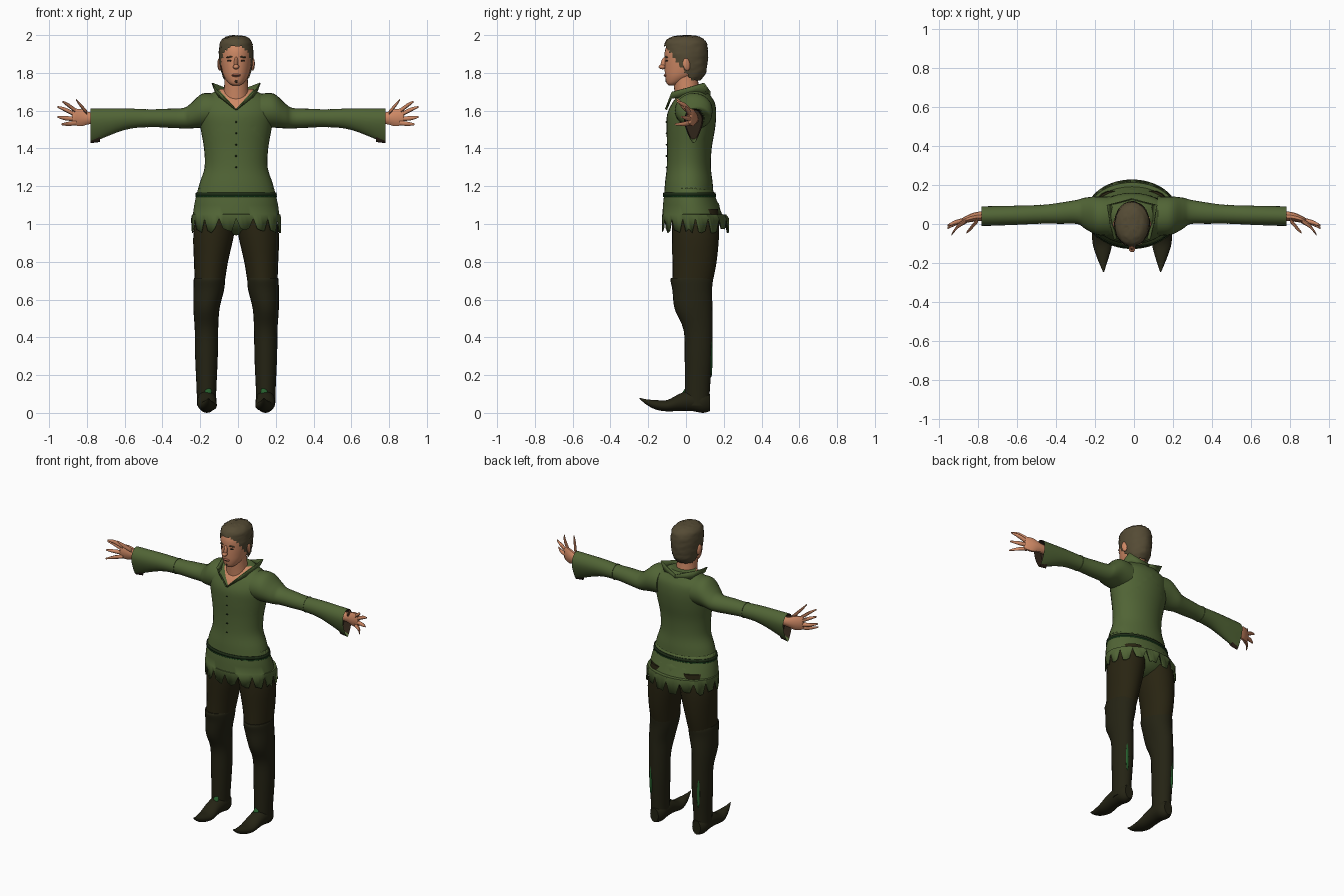
import bpy, bmesh, math, random
from mathutils import Matrix, Euler

if "Cube" in bpy.data.objects:
    bpy.data.objects.remove(bpy.data.objects["Cube"])

random.seed(4)
BX = -0.01  # body sits slightly left of the arm span's centre


def material(name, rgb):
    m = bpy.data.materials.new(name)
    m.diffuse_color = (*rgb, 1)
    m.use_nodes = True
    m.node_tree.nodes["Principled BSDF"].inputs["Base Color"].default_value = m.diffuse_color
    return m


GREEN = material("tunic green", (0.082, 0.128, 0.036))
BRIGHT = material("leaf green", (0.018, 0.11, 0.025))
DARK = material("belt dark green", (0.012, 0.025, 0.008))
LEG = material("legging brown", (0.022, 0.018, 0.006))
BOOT = material("boot brown", (0.018, 0.017, 0.007))
SKIN = material("skin", (0.62, 0.25, 0.13))
LIP = material("lip", (0.40, 0.13, 0.08))
HAIR = material("hair brown", (0.09, 0.07, 0.035))
INK = material("dark brown", (0.03, 0.018, 0.01))


def finish(name, bm, mats, mirror, dx, thick=0):
    bmesh.ops.recalc_face_normals(bm, faces=bm.faces)
    me = bpy.data.meshes.new(name)
    bm.to_mesh(me)
    bm.free()
    for m in mats:
        me.materials.append(m)
    ob = bpy.data.objects.new(name, me)
    bpy.context.collection.objects.link(ob)
    ob.location.x = dx
    if mirror:
        ob.modifiers.new("mirror", 'MIRROR').use_mirror_merge = False
    if thick:
        ob.modifiers.new("thickness", 'SOLIDIFY').thickness = thick
    return ob


def spline(rings, steps):
    """Catmull-Rom between rings."""
    out = []
    for i in range(len(rings) - 1):
        p = [rings[max(0, min(len(rings) - 1, i + k))] for k in (-1, 0, 1, 2)]
        for s in range(steps):
            t = s / steps
            out.append([b + 0.5 * t * (c - a + t * (2*a - 5*b + 4*c - d + t * (3*(b - c) + d - a)))
                        for a, b, c, d in zip(*p)])
    return out + [list(rings[-1])]


def loft(name, axis, rings, *mats, n=24, steps=4, caps=True, mirror=False, dx=BX, edit=None, thick=0):
    """Rings are (position on axis, centre a, centre b, radius a, radius b)."""
    bm = bmesh.new()
    loops = []
    for t, a, b, ra, rb in spline(rings, steps):
        loop = []
        for i in range(n):
            w = 2 * math.pi * i / n
            p, q = a + ra * math.cos(w), b + rb * math.sin(w)
            loop.append(bm.verts.new({'z': (p, q, t), 'x': (t, p, q), 'y': (p, t, q)}[axis]))
        loops.append(loop)
    for lo, hi in zip(loops, loops[1:]):
        for i in range(n):
            bm.faces.new((lo[i], lo[(i + 1) % n], hi[(i + 1) % n], hi[i]))
    if caps:
        bm.faces.new(loops[0])
        bm.faces.new(loops[-1])
    bmesh.ops.recalc_face_normals(bm, faces=bm.faces)
    if edit:
        edit(bm, loops)
    return finish(name, bm, mats, mirror, dx, thick)


def blob(name, loc, size, mat, rot=(0, 0, 0), mirror=False):
    bm = bmesh.new()
    bmesh.ops.create_uvsphere(bm, u_segments=12, v_segments=8, radius=1)
    m = Matrix.Translation(loc) @ Euler(rot).to_matrix().to_4x4() @ Matrix.Diagonal((*size, 1))
    bmesh.ops.transform(bm, matrix=m, verts=bm.verts)
    return finish(name, bm, [mat], mirror, BX)


# Tunic bodice with skin showing in a V neck
def v_neck(bm, loops):
    for s in (-1, 1):
        bmesh.ops.bisect_plane(bm, geom=bm.verts[:] + bm.edges[:] + bm.faces[:],
                               plane_co=(0, 0, 1.61), plane_no=(s, 0, -0.9))
    for f in bm.faces:
        c = f.calc_center_median()
        if c.y < 0.03 and abs(c.x) < (c.z - 1.61) * 0.9:
            f.material_index = 1


loft("bodice", 'z', [(1.165, 0, .015, .207, .13), (1.22, 0, .015, .192, .126), (1.3, 0, .015, .167, .117),
                     (1.4, 0, .018, .170, .118), (1.5, 0, .025, .187, .128), (1.58, 0, .03, .20, .13),
                     (1.64, 0, .04, .195, .113), (1.68, 0, .043, .15, .087), (1.715, 0, .045, .085, .06)],
     GREEN, SKIN, n=32, edit=v_neck)


# Skirt with a ragged hem
def ragged(bm, loops):
    for i, v in enumerate(loops[-1]):
        v.co.z = 1.03 if i % 4 == 0 else 0.965 + random.uniform(-.015, .015)
    for i, v in enumerate(loops[-2]):
        v.co.z = 1.05


loft("skirt", 'z', [(1.19, 0, .015, .2, .125), (1.1, 0, .025, .222, .147), (.96, 0, .05, .238, .178)],
     GREEN, n=64, steps=3, caps=False, edit=ragged, thick=.005)
loft("belt", 'z', [(1.15, 0, .018, .216, .141), (1.168, 0, .018, .213, .138)],
     DARK, n=40, steps=1, caps=False, thick=.006)
loft("belt_edge", 'z', [(1.144, 0, .018, .216, .141), (1.15, 0, .018, .215, .140)],
     BRIGHT, n=40, steps=1, caps=False, thick=.006)
blob("hips", (0, .05, 1.06), (.2, .135, .12), GREEN)
for i in range(6):
    blob("button", (0, -.1, 1.24 + i * .06), (.005, .008, .005), DARK)

# Pointed standing collar
bm = bmesh.new()
low = [(0, -.1, 1.605), (.075, -.075, 1.665), (.1, .01, 1.68), (.09, .10, 1.68), (0, .125, 1.67)]
top = [(.004, -.107, 1.612), (.09, -.075, 1.70), (.108, .0, 1.72), (.125, .095, 1.748), (0, .125, 1.70)]
lv, tv = [[bm.verts.new(p) for p in row] for row in (low, top)]
for i in range(4):
    bm.faces.new((lv[i], lv[i + 1], tv[i + 1], tv[i]))
finish("collar", bm, [GREEN], True, BX, .006)


# Sleeves with hanging open cuffs
def cuff(bm, loops):
    for v in bm.verts:
        if v.co.x > .5:
            k = (v.co.x - .5) / .28 * max(0, min(1, (1.57 - v.co.z) / .14))
            v.co.y = .04 + (v.co.y - .04) * (1 - .6 * k)
    end = max(bm.faces, key=lambda f: f.calc_center_median().x)
    end.material_index = 1
    bmesh.ops.inset_individual(bm, faces=[end], thickness=.006, depth=0)
    for v in end.verts:
        v.co.x -= .05


loft("sleeve", 'x', [(.12, .04, 1.60, .10, .09), (.19, .043, 1.6, .098, .09), (.25, .055, 1.572, .08, .066),
                     (.29, .062, 1.56, .062, .054), (.38, .055, 1.56, .054, .05), (.47, .05, 1.56, .048, .047),
                     (.6, .045, 1.555, .05, .057), (.78, .04, 1.52, .058, .092)],
     GREEN, INK, mirror=True, dx=0, edit=cuff)
loft("elbow_seam", 'x', [(.476, .05, 1.56, .051, .05), (.482, .05, 1.56, .051, .05)],
     GREEN, steps=1, mirror=True, dx=0)

# Hands
hand = dict(mirror=True, dx=0, n=10)
loft("palm", 'x', [(.7, .04, 1.555, .028, .028), (.78, .04, 1.56, .025, .032), (.83, .033, 1.563, .022, .047),
                   (.87, .02, 1.567, .016, .045), (.88, .018, 1.567, .008, .038)], SKIN, **hand)
for tag, base, mid, tip in (("thumb", (.80, .02, 1.59), (.835, -.02, 1.63), (.858, -.045, 1.66)),
                            ("index_finger", (.86, .018, 1.60), (.90, -.01, 1.63), (.93, -.045, 1.648)),
                            ("middle_finger", (.865, .02, 1.58), (.915, .008, 1.605), (.955, -.008, 1.62)),
                            ("ring_finger", (.865, .02, 1.557), (.915, .003, 1.56), (.955, -.022, 1.567)),
                            ("little_finger", (.855, .018, 1.535), (.90, -.01, 1.53), (.935, -.055, 1.528))):
    ring = [(p[0], p[1], p[2], r, r) for p, r in ((base, .013), (mid, .0115), (tip, .005))]
    loft(tag, 'x', ring, SKIN, **hand)

# Legs and curled-toe boots
loft("thigh", 'z', [(1.08, .10, .05, .10, .12), (.95, .118, .05, .108, .125), (.8, .133, .045, .09, .117),
                    (.68, .14, .033, .078, .105)], LEG, mirror=True)
loft("boot_shaft", 'z', [(.715, .142, .03, .08, .108), (.70, .142, .03, .083, .112), (.65, .145, .033, .081, .105),
                         (.55, .157, .04, .069, .1), (.44, .157, .064, .062, .077), (.3, .157, .066, .06, .073),
                         (.12, .157, .06, .052, .066), (.04, .157, .06, .05, .064)], BOOT, mirror=True)
loft("boot_foot", 'y', [(.127, .155, .055, .03, .045), (.09, .155, .06, .05, .06), (.03, .155, .065, .051, .055),
                        (-.03, .155, .057, .05, .046), (-.1, .152, .038, .05, .03), (-.16, .15, .043, .034, .025),
                        (-.21, .148, .058, .016, .014), (-.245, .146, .077, .003, .003)], BOOT, mirror=True)
blob("ankle_patch", (.148, -.008, .11), (.018, .008, .03), BRIGHT, (-.5, 0, 0), True)
blob("calf_patch", (.175, .134, .29), (.01, .006, .10), BRIGHT, (0, 0, 0), True)

# Neck, head and ears
loft("neck", 'z', [(1.62, 0, .02, .075, .075), (1.70, 0, .005, .065, .066), (1.80, 0, -.005, .06, .066)], SKIN)
loft("head", 'z', [(1.732, 0, -.068, .015, .02), (1.745, 0, -.062, .038, .04), (1.78, 0, -.03, .064, .08),
                   (1.82, 0, -.01, .077, .103), (1.87, 0, -.006, .084, .107), (1.92, 0, -.004, .085, .107),
                   (1.96, 0, 0, .074, .093), (1.985, 0, 0, .045, .06)], SKIN)
blob("ear", (.088, .003, 1.845), (.01, .02, .034), SKIN, (.15, 0, .3), True)
blob("nose_bridge", (0, -.117, 1.852), (.011, .016, .035), SKIN, (-.25, 0, 0))
blob("nose_tip", (0, -.126, 1.832), (.017, .019, .013), SKIN)
blob("lips", (0, -.108, 1.787), (.024, .01, .008), LIP)
blob("mouth_line", (0, -.115, 1.787), (.02, .004, .002), INK)
blob("chin_beard", (0, -.1, 1.757), (.009, .008, .011), INK)
blob("eye", (.035, -.102, 1.864), (.013, .005, .005), INK, (0, 0, .3), True)
blob("eyebrow", (.036, -.103, 1.884), (.019, .006, .004), HAIR, (0, .1, .3), True)


# Short tousled hair, cut back from the face
def hairline(bm, loops):
    bmesh.ops.delete(bm, geom=[f for f in bm.faces if f.calc_center_median().z < min(
        1.937, 1.80 - 1.3 * f.calc_center_median().y)], context='FACES')
    for v in bm.verts:
        v.co *= 1 + random.uniform(-.001, .0012)
        v.co.x *= 1 + random.uniform(-.03, .03)
        v.co.y += random.uniform(-.003, .003)


loft("hair", 'z', [(1.76, 0, .02, .06, .055), (1.79, 0, .01, .075, .09), (1.83, 0, .003, .085, .107),
                   (1.88, 0, .001, .09, .114), (1.93, 0, 0, .09, .115), (1.967, 0, -.002, .082, .106),
                   (1.99, 0, 0, .055, .075), (1.998, 0, 0, .02, .03)], HAIR, n=36, edit=hairline)

bpy.ops.object.select_all(action='SELECT')
bpy.context.view_layer.objects.active = bpy.data.objects["head"]
bpy.ops.object.shade_smooth_by_angle(angle=math.radians(40))
